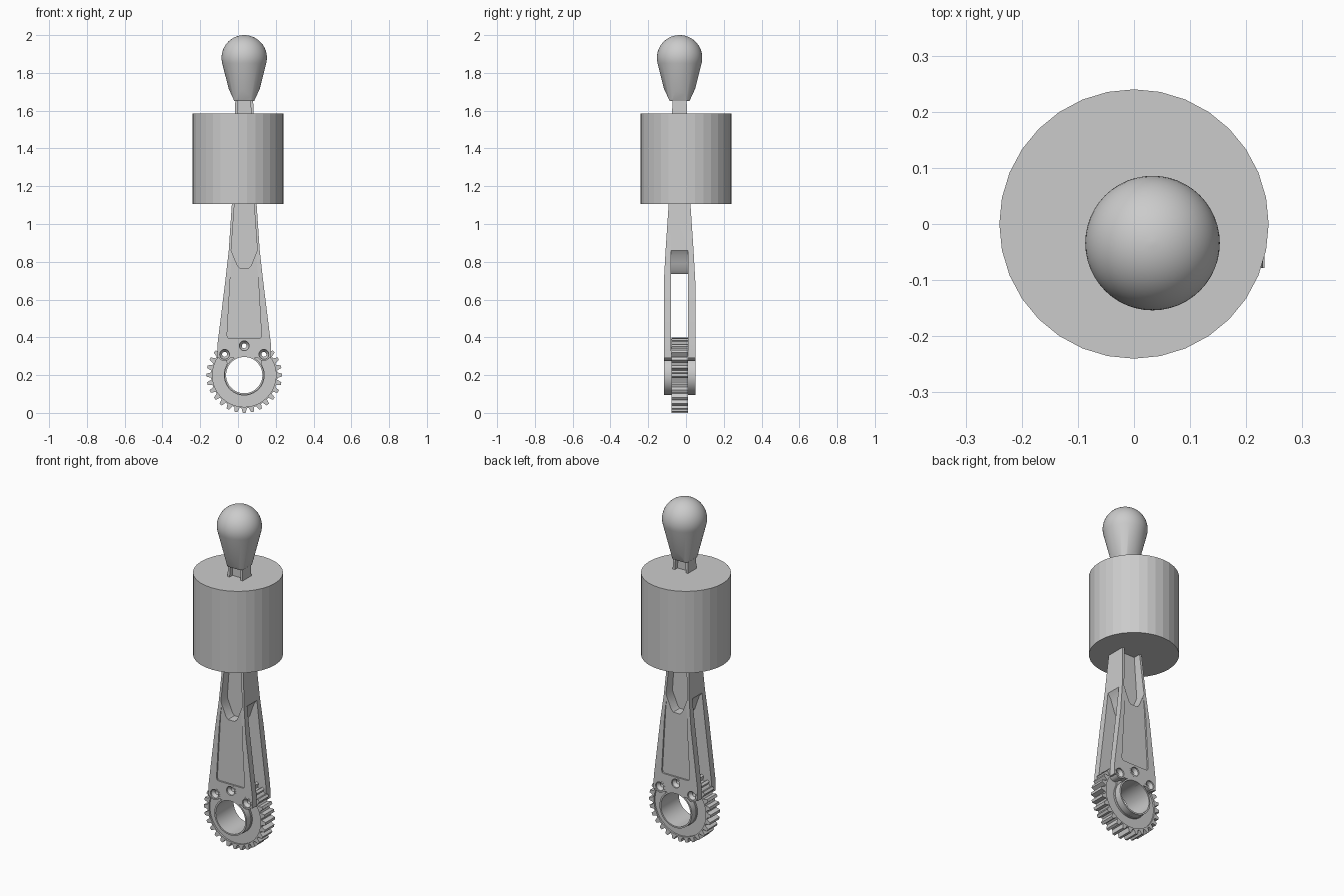
import bpy, bmesh
from math import sin, cos, pi, radians
from mathutils import Vector

if "Cube" in bpy.data.objects:
    bpy.data.objects.remove(bpy.data.objects["Cube"])

CX, CY, GZ = 0.033, -0.034, 0.2   # lever axis and gear centre height


def make(name, bm):
    bmesh.ops.recalc_face_normals(bm, faces=bm.faces)
    me = bpy.data.meshes.new(name)
    bm.to_mesh(me)
    bm.free()
    ob = bpy.data.objects.new(name, me)
    bpy.context.collection.objects.link(ob)
    ob.location = (CX, CY, 0)
    return ob


def loft(rings):
    bm = bmesh.new()
    vs = [[bm.verts.new(p) for p in r] for r in rings]
    n = len(rings[0])
    for a, b in zip(vs, vs[1:]):
        for i in range(n):
            j = (i + 1) % n
            bm.faces.new((a[i], a[j], b[j], b[i]))
    bm.faces.new(vs[0])
    bm.faces.new(vs[-1])
    return bm


def prism(name, pts, y0, y1):
    """Profile in x, z pushed along y."""
    return make(name, loft([[(x, y, z) for x, z in pts] for y in (y0, y1)]))


def lathe_y(name, prof, x, z, seg=40):
    """Profile of (radius, y) turned about an axis along y."""
    return make(name, loft([[(x + r * cos(2 * pi * i / seg), y, z + r * sin(2 * pi * i / seg))
                             for i in range(seg)] for r, y in prof]))


def both(pts):
    """Right half outline, bottom to top, closed with its mirror image."""
    return pts + [(-x, z) for x, z in reversed(pts)]


def cut(ob, cutters):
    bpy.context.view_layer.objects.active = ob
    for c in cutters:
        c.hide_render = True
        m = ob.modifiers.new("cut", 'BOOLEAN')
        m.operation, m.solver, m.object = 'DIFFERENCE', 'EXACT', c
        bpy.ops.object.modifier_apply(modifier=m.name)


# drill cutters: bearing hole and three countersunk screw holes
SCREWS = [(-0.104, 0.31), (0, 0.355), (0.104, 0.31)]
bore = lathe_y("bore_cutter", [(0.096, -0.3), (0.096, 0.3)], 0, GZ, 48)
drill_prof = [(0.026, -0.2), (0.026, -0.076), (0.013, -0.058),
              (0.013, 0.058), (0.026, 0.076), (0.026, 0.2)]
drills = [lathe_y("screw_cutter", drill_prof, x, z, 20) for x, z in SCREWS]
helpers = [bore] + drills

# lever arm: stations of (z, half width, half depth)
stations = [(0.29, 0.143, 0.083), (0.36, 0.142, 0.083), (0.7, 0.1, 0.083), (0.86, 0.082, 0.074),
            (1.1, 0.066, 0.058), (1.66, 0.047, 0.037)]
arm = make("lever_arm", loft([[(-w, -d, z), (w, -d, z), (w, d, z), (-w, d, z)]
                              for z, w, d in stations]))
slot = prism("slot_cutter", both([(0.3, 0.1), (0.3, 0.87), (0.083, 0.862), (0.063, 0.835),
                                  (0.047, 0.79), (0.035, 0.755), (0.018, 0.735)]), -0.045, 0.045)
groove_pts = both([(0.022, 0.765), (0.036, 0.78), (0.069, 0.86), (0.052, 1.1), (0.03, 1.75)])
panel_pts = both([(0.075, 0.393), (0.087, 0.397), (0.091, 0.41), (0.07, 0.78), (0.064, 0.83)])
side_cuts = [slot]
for s in (-1, 1):
    side_cuts.append(prism("groove_cutter", groove_pts, s * 0.014, s * 0.2))
    side_cuts.append(prism("panel_cutter", panel_pts, s * 0.074, s * 0.2))
helpers += side_cuts
cut(arm, side_cuts + [bore] + drills)

# toothed gear with a crescent recess on each face
TEETH = 28
gear_pts = []
for k in range(TEETH):
    for r, o in ((0.176, -0.36), (0.2, -0.17), (0.2, 0.17), (0.176, 0.36)):
        a = 2 * pi * (k + o) / TEETH
        gear_pts.append((r * cos(a), GZ + r * sin(a)))
gear = prism("gear", gear_pts, -0.044, 0.044)
sweep = [radians(-208 + 236 * i / 40) for i in range(41)]
mid, hw = 0.138, 0.03
crescent = [((mid + hw) * cos(a), GZ + (mid + hw) * sin(a)) for a in sweep]
for end, start in ((sweep[-1], 0), (sweep[0], pi)):
    ring = [(mid * cos(end) + hw * cos(end + start + pi * i / 8),
             GZ + mid * sin(end) + hw * sin(end + start + pi * i / 8)) for i in range(1, 8)]
    crescent += ring
    if start == 0:
        crescent += [((mid - hw) * cos(a), GZ + (mid - hw) * sin(a)) for a in reversed(sweep)]
recesses = [prism("crescent_cutter", crescent, s * 0.034, s * 0.1) for s in (-1, 1)]
helpers += recesses
cut(gear, recesses + [bore] + drills)

# bearing collar and screw bosses
collar = lathe_y("bearing_collar", [(0.105, -0.083), (0.105, 0.083)], 0, GZ, 48)
cut(collar, [bore])
parts = [arm, gear, collar]
for (x, z), d in zip(SCREWS, drills):
    boss = lathe_y("screw_boss", [(0.035, -0.0835), (0.035, 0.0835)], x, z, 24)
    cut(boss, [d, bore])
    parts.append(boss)

# knob: round top, tapered neck, four flats at the foot
prof = [(0.066, 1.65)]
prof += [(0.12 * cos(radians(a)), 1.88 + 0.12 * sin(radians(a))) for a in range(-14, 90, 6)]
prof.append((0.002, 2.0))
SEG = 48
bm = loft([[(r * cos(2 * pi * i / SEG), r * sin(2 * pi * i / SEG), z) for i in range(SEG)]
           for r, z in prof])
for k in range(4):
    dx, dy = cos(k * pi / 2), sin(k * pi / 2)
    res = bmesh.ops.bisect_plane(bm, geom=bm.verts[:] + bm.edges[:] + bm.faces[:],
                                 plane_co=Vector((0.075 * dx, 0.075 * dy, 1.70)),
                                 plane_no=Vector((0.05 * dx, 0.05 * dy, -0.023)), clear_outer=True)
    edges = [e for e in res["geom_cut"] if isinstance(e, bmesh.types.BMEdge)]
    bmesh.ops.holes_fill(bm, edges=edges, sides=0)
parts.append(make("knob", bm))

# weight: plain cylinder round the arm
bpy.ops.mesh.primitive_cylinder_add(vertices=32, radius=0.24, depth=0.48, location=(0, 0, 1.345))
bpy.context.object.name = "weight"

for h in helpers:
    bpy.data.objects.remove(h)

for ob in parts:
    bpy.ops.object.select_all(action='DESELECT')
    ob.select_set(True)
    bpy.context.view_layer.objects.active = ob
    bpy.ops.object.shade_smooth_by_angle(angle=radians(30))
